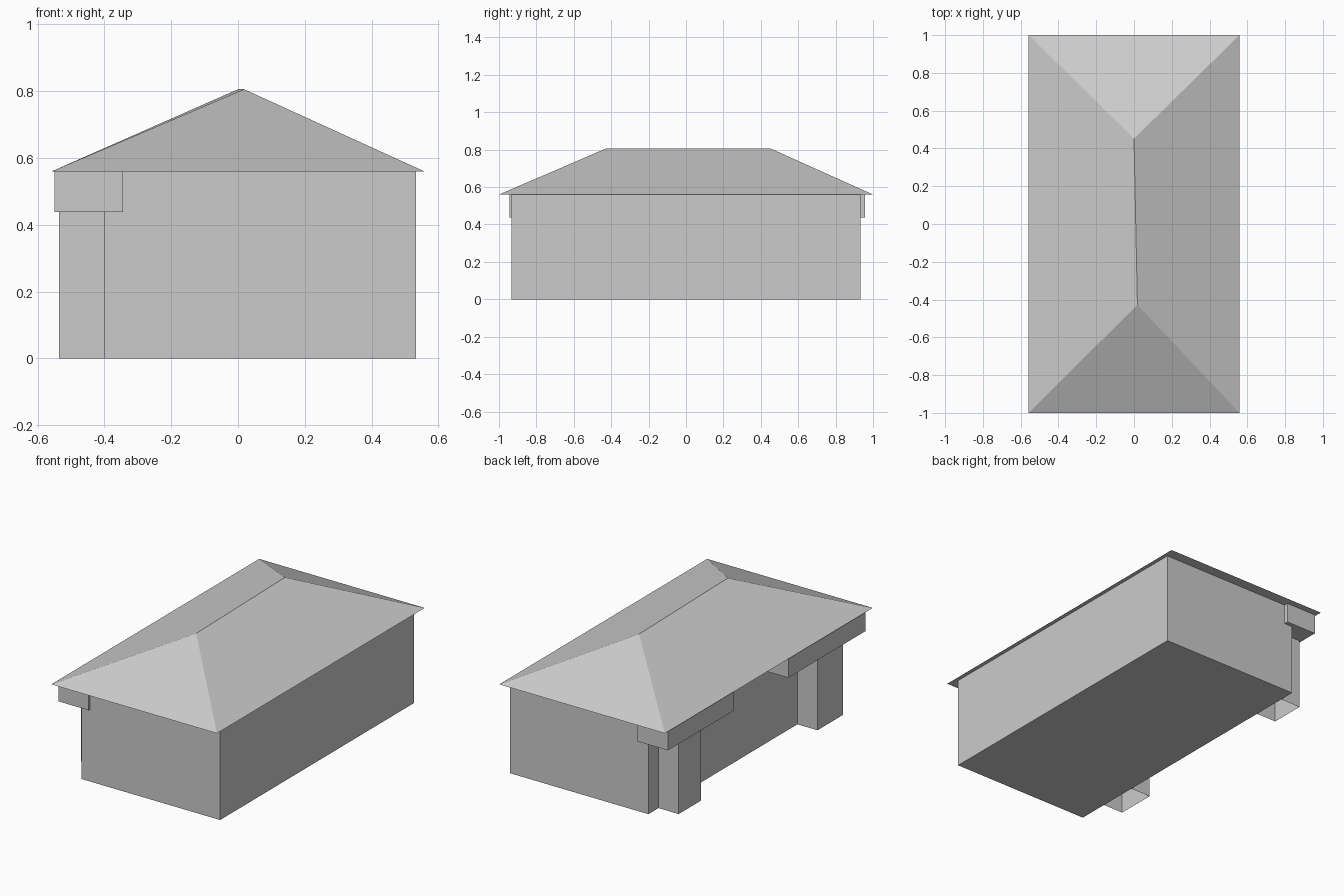
import bpy

default = bpy.data.objects.get("Cube")
if default:
    bpy.data.objects.remove(default, do_unlink=True)

GREY = (0.6, 0.6, 0.6, 1)
mat = bpy.data.materials.new("plain grey")
mat.use_nodes = True
mat.diffuse_color = GREY
mat.node_tree.nodes["Principled BSDF"].inputs["Base Color"].default_value = GREY


def make(name, verts, faces):
    mesh = bpy.data.meshes.new(name)
    mesh.from_pydata(verts, [], faces)
    mesh.materials.append(mat)
    obj = bpy.data.objects.new(name, mesh)
    bpy.context.collection.objects.link(obj)
    return obj


def box(name, xs, ys, zs, bottom=True):
    verts = [(x, y, z) for z in zs
             for x, y in ((xs[0], ys[0]), (xs[1], ys[0]), (xs[1], ys[1]), (xs[0], ys[1]))]
    faces = [(i, (i + 1) % 4, (i + 1) % 4 + 4, i + 4) for i in range(4)]
    faces.append((4, 5, 6, 7))
    if bottom:
        faces.append((3, 2, 1, 0))
    return make(name, verts, faces)


EAVE = 0.56
BEAM_Z = 0.438

# House body
box("main_walls", (-0.4, 0.533), (-0.933, 0.933), (0, EAVE))

# Porch pillars, open underneath
for end, ys in (("back", (0.62, 0.836)), ("front", (-0.744, -0.5))):
    box(end + "_pillar", (-0.536, -0.4), ys, (0, BEAM_Z + 0.03), bottom=False)

# Beams under the eave, wrapping past the end walls
for end, ys in (("back", (0.323, 0.958)), ("front", (-0.945, -0.2))):
    box(end + "_beam", (-0.549, -0.344), ys, (BEAM_Z, EAVE))

# Hipped roof with a slightly skewed ridge and a flat soffit
w = 0.558
make("hipped_roof",
     [(-w, -1, EAVE), (w, -1, EAVE), (w, 1, EAVE), (-w, 1, EAVE),
      (0.018, -0.428, 0.806), (0, 0.452, 0.806)],
     [(0, 1, 4), (1, 2, 5, 4), (2, 3, 5), (3, 0, 4, 5), (3, 2, 1, 0)])
